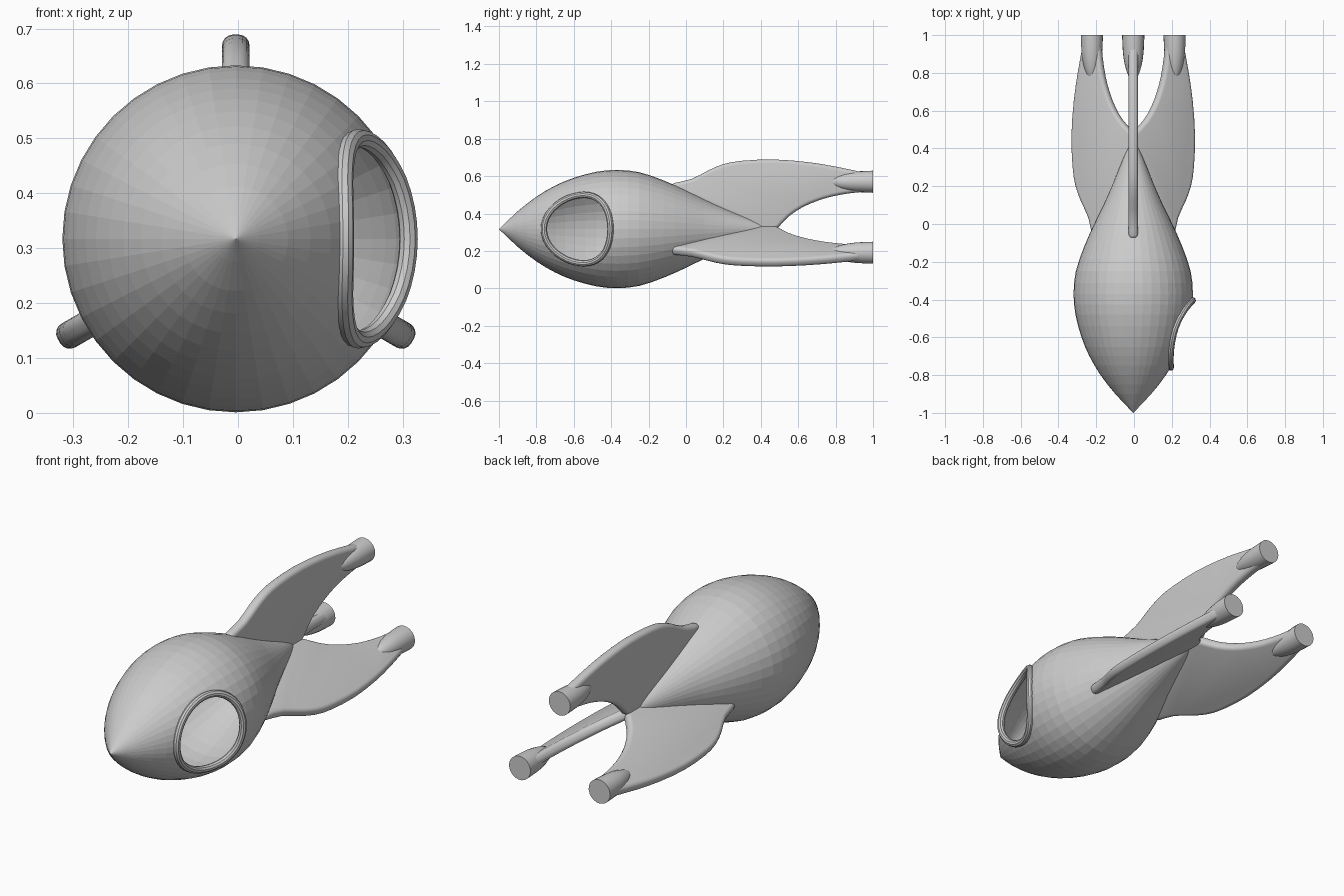
import bpy, bmesh
from math import pi, sin, cos, sqrt
from mathutils import Matrix, Vector

if "Cube" in bpy.data.objects:
    bpy.data.objects.remove(bpy.data.objects["Cube"])

CX, CZ = -0.004, 0.317          # long axis of the rocket, along y


def smooth_line(pts, n):
    """Catmull-Rom through 2D points, n steps per span."""
    out = []
    p = [Vector(q) for q in pts]
    for i in range(len(p) - 1):
        a, b, c, d = p[max(i - 1, 0)], p[i], p[i + 1], p[min(i + 2, len(p) - 1)]
        for k in range(n):
            t = k / n
            out.append(0.5 * (2 * b + (c - a) * t + (2 * a - 5 * b + 4 * c - d) * t * t
                              + (3 * b - a - 3 * c + d) * t ** 3))
    return out + [p[-1]]


def make_object(name, bm, matrix=None):
    bmesh.ops.recalc_face_normals(bm, faces=bm.faces)
    me = bpy.data.meshes.new(name)
    bm.to_mesh(me)
    bm.free()
    ob = bpy.data.objects.new(name, me)
    bpy.context.collection.objects.link(ob)
    if matrix:
        ob.matrix_world = matrix
    return ob


def activate(ob):
    bpy.ops.object.select_all(action='DESELECT')
    ob.select_set(True)
    bpy.context.view_layer.objects.active = ob


def revolve(profile, steps, offset=0.0):
    """Spin (y, r) profile about the y axis; offset lifts it in z."""
    bm = bmesh.new()
    vs = [bm.verts.new((0, y, r)) for y, r in profile]
    es = [bm.edges.new(e) for e in zip(vs, vs[1:])]
    bmesh.ops.spin(bm, geom=vs + es, axis=(0, 1, 0), cent=(0, 0, 0),
                   angle=2 * pi, steps=steps)
    bmesh.ops.remove_doubles(bm, verts=bm.verts, dist=1e-4)
    bmesh.ops.translate(bm, verts=bm.verts, vec=(0, 0, offset))
    return bm


def prism(points, half, axis_shift=0.0):
    """Extrude a (y, z) outline along x."""
    bm = bmesh.new()
    face = bm.faces.new([bm.verts.new((axis_shift - half, y, z)) for y, z in points])
    ext = bmesh.ops.extrude_face_region(bm, geom=[face])
    moved = [g for g in ext['geom'] if isinstance(g, bmesh.types.BMVert)]
    bmesh.ops.translate(bm, verts=moved, vec=(2 * half, 0, 0))
    return bm


# Hull: hollow teardrop
hull_profile = smooth_line([
    (-1, 0), (-0.9, 0.095), (-0.8, 0.173), (-0.7, 0.232), (-0.6, 0.274), (-0.48, 0.306),
    (-0.37, 0.316), (-0.25, 0.304), (-0.12, 0.26), (0, 0.207), (0.1, 0.158),
    (0.22, 0.105), (0.34, 0.056), (0.47, 0)], 2)
centre = Matrix.Translation((CX, 0, CZ))
hull = make_object("hull", revolve(hull_profile, 40), centre)
shell = hull.modifiers.new("shell", 'SOLIDIFY')
shell.thickness, shell.offset = 0.012, -1


def hull_radius(y):
    for (y0, r0), (y1, r1) in zip(hull_profile, hull_profile[1:]):
        if y0 <= y <= y1:
            return r0 + (r1 - r0) * (y - y0) / (y1 - y0)
    return 0


# Window opening: egg outline cut through the right side of the hull
egg = []
for i in range(40):
    t = 2 * pi * i / 40
    egg.append((-0.582 + 0.178 * cos(t) + 0.035 * sin(t) ** 2, 0.183 * sin(t)))
cutter = make_object("window_cutter", prism(egg, 0.25, 0.31), centre)
cutter.hide_render = True
cut = hull.modifiers.new("window", 'BOOLEAN')
cut.operation, cut.object, cut.solver = 'DIFFERENCE', cutter, 'EXACT'
activate(hull)
bpy.ops.object.modifier_apply(modifier="shell")
bpy.ops.object.modifier_apply(modifier="window")
bpy.data.objects.remove(cutter)

# Window rim: tube following the hull surface
curve = bpy.data.curves.new("window_rim", 'CURVE')
curve.dimensions = '3D'
curve.bevel_depth, curve.bevel_resolution = 0.017, 3
spline = curve.splines.new('POLY')
spline.points.add(len(egg) - 1)
spline.use_cyclic_u = True
for pt, (y, z) in zip(spline.points, egg):
    pt.co = (sqrt(max(hull_radius(y) ** 2 - z * z, 0)), y, z, 1)
rim = bpy.data.objects.new("window_rim", curve)
bpy.context.collection.objects.link(rim)
rim.matrix_world = centre
activate(rim)
bpy.ops.object.convert(target='MESH')
bpy.ops.object.shade_smooth_by_angle()

# Three fins, each with a bullet-shaped foot at its tip
outer = smooth_line([(-0.08, 0.243), (0.03, 0.268), (0.12, 0.314), (0.2, 0.347), (0.3, 0.365),
                     (0.47, 0.372), (0.65, 0.358), (0.8, 0.334), (0.97, 0.298)], 2)
inner = smooth_line([(0.97, 0.2), (0.88, 0.192), (0.78, 0.174), (0.7, 0.15), (0.62, 0.115),
                     (0.55, 0.068), (0.495, 0.01)], 2)
fin_outline = outer + inner + [Vector((0.47, -0.005)), Vector((0.3, 0.0)), Vector((-0.06, 0.19))]
foot_profile = smooth_line([(0.74, 0), (0.785, 0.026), (0.84, 0.044), (0.91, 0.055),
                            (1, 0.059)], 2) + [Vector((1, 0))]

for i, side in enumerate(("top", "right", "left")):
    place = centre @ Matrix.Rotation(2 * pi * i / 3, 4, 'Y')
    fin = make_object(side + "_fin", prism(fin_outline, 0.025), place)
    bev = fin.modifiers.new("round_edges", 'BEVEL')
    bev.width, bev.segments = 0.02, 4
    bev.limit_method, bev.angle_limit = 'ANGLE', 1.3
    bev.use_clamp_overlap = False
    activate(fin)
    bpy.ops.object.modifier_apply(modifier="round_edges")
    bpy.ops.object.shade_smooth_by_angle()
    foot = make_object(side + "_foot", revolve(foot_profile, 20, 0.253), place)
    activate(foot)
    bpy.ops.object.shade_smooth_by_angle()
